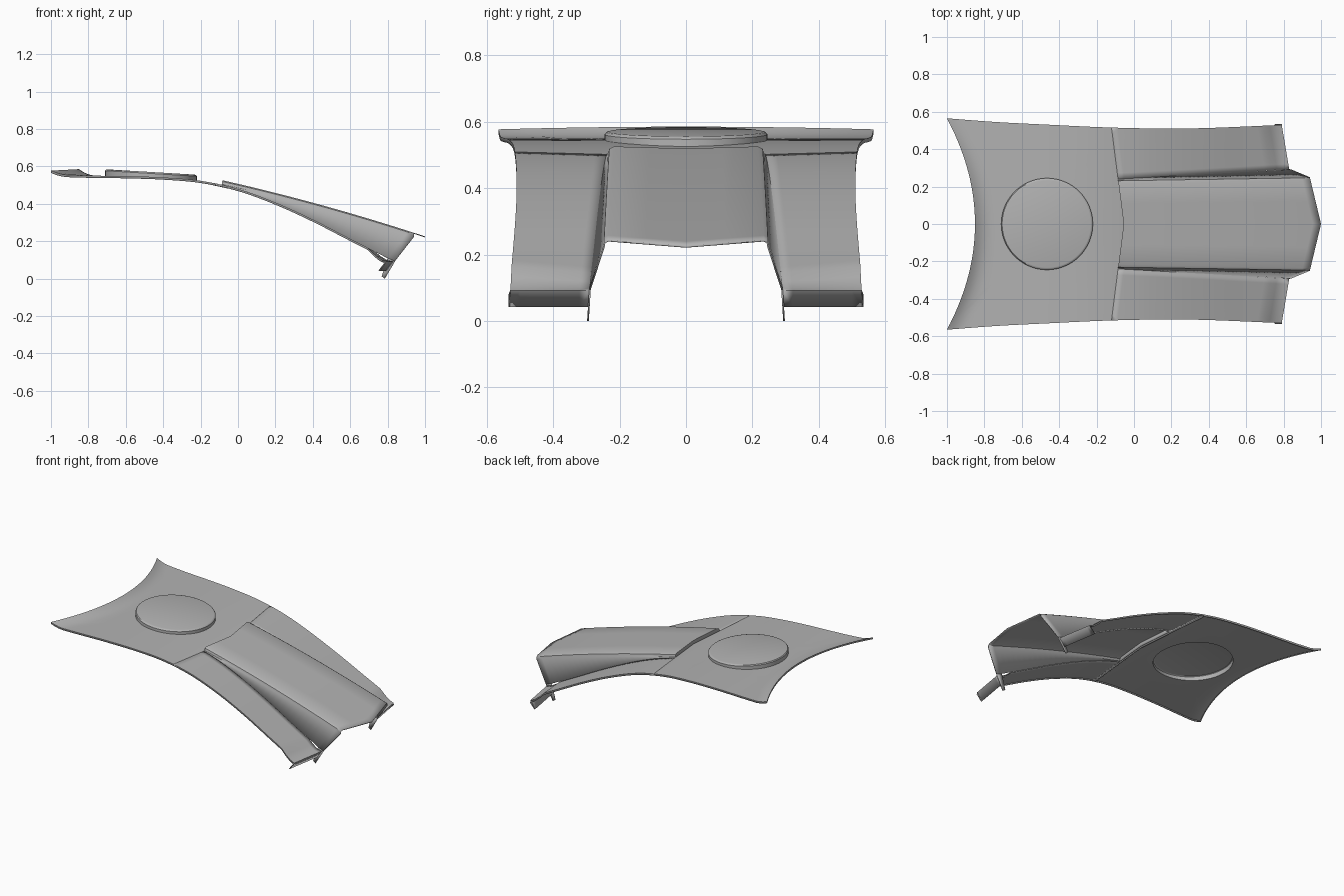
import bpy, bmesh, math

cube = bpy.data.objects.get("Cube")
if cube:
    bpy.data.objects.remove(cube, do_unlink=True)

grey = bpy.data.materials.new("plain_grey")
grey.use_nodes = True
grey.diffuse_color = (0.45, 0.45, 0.45, 1)
grey.node_tree.nodes["Principled BSDF"].inputs["Base Color"].default_value = (0.45, 0.45, 0.45, 1)

SPINE = [(-1, .557), (-.8, .551), (-.6, .548), (-.4, .541), (-.2, .523), (0, .48),
         (.2, .407), (.4, .316), (.6, .213), (.83, .095)]
WIDTH = [(-1, .565), (-.75, .546), (-.5, .533), (-.1, .515), (.3, .511), (.8, .53)]
LIP = .012
CENTRE_X, RADIUS = -.465, .245


def lerp(a, b, t):
    return a + (b - a) * t


def curve(pts, x):
    """Smooth interpolation through the points."""
    n = len(pts)
    i = max(j for j in range(n - 1) if j == 0 or pts[j][0] <= x)

    def slope(j):
        a, b = pts[max(j - 1, 0)], pts[min(j + 1, n - 1)]
        return (b[1] - a[1]) / (b[0] - a[0])
    (x0, z0), (x1, z1) = pts[i], pts[i + 1]
    h = x1 - x0
    t = (x - x0) / h
    return ((2*t**3 - 3*t*t + 1) * z0 + (t**3 - 2*t*t + t) * h * slope(i)
            + (3*t*t - 2*t**3) * z1 + (t**3 - t*t) * h * slope(i + 1))


def seam_x(y):
    return -.055 - .127 * abs(y)


def front_x(y):
    return -.85 - .47 * y * y


def panel_z(x, y):
    d = max(0, 1 - (x - front_x(y)) / .09)
    return curve(SPINE, x) + (.033 - .04 * y * y) * d * d


def build(name, rows, closed=False, cap=False):
    """Skin rows of points into a thin shell facing upward."""
    bm = bmesh.new()
    grid = [[bm.verts.new(p) for p in row] for row in rows]
    n = len(grid[0])
    for a, b in zip(grid, grid[1:]):
        for j in range(n if closed else n - 1):
            k = (j + 1) % n
            bm.faces.new((a[j], a[k], b[k], b[j]))
    if cap:
        bm.faces.new(grid[0][::-1])
    bm.normal_update()
    if sum(f.normal.z * f.calc_area() for f in bm.faces) < 0:
        bmesh.ops.reverse_faces(bm, faces=bm.faces)
    mesh = bpy.data.meshes.new(name)
    bm.to_mesh(mesh)
    bm.free()
    obj = bpy.data.objects.new(name, mesh)
    bpy.context.collection.objects.link(obj)
    mesh.materials.append(grey)
    shell = obj.modifiers.new("thickness", "SOLIDIFY")
    shell.thickness = .005
    shell.offset = -1
    return obj


# Front panel: rings spread from the raised disc to the panel outline
N = 32
steps = [i / N for i in range(N)]
outline = []
for t in steps:
    y = lerp(-.565, .565, t)
    outline.append((front_x(y), y))
for t in steps:
    x = lerp(-1, seam_x(.515), t)
    outline.append((x, curve(WIDTH, x)))
for t in steps:
    y = lerp(.515, -.515, t)
    outline.append((seam_x(y), y))
for t in steps:
    x = lerp(seam_x(.515), -1, t)
    outline.append((x, -curve(WIDTH, x)))


def disc_ring(r, drop):
    ring = []
    for bx, by in outline:
        a = math.atan2(by, bx - CENTRE_X)
        x, y = CENTRE_X + r * math.cos(a), r * math.sin(a)
        ring.append((x, y, .57 - .06 * (x - CENTRE_X) - drop))
    return ring


rows = [disc_ring(RADIUS - .012, 0), disc_ring(RADIUS - .005, .002), disc_ring(RADIUS, .008)]
base = [(x, y, panel_z(x, y)) for x, y, z in disc_ring(RADIUS, 0)]
rows.append(base)
for k in (.15, .35, .55, .7, .8, .86, .91, .95, .98, 1):
    ring = []
    for (cx, cy, cz), (bx, by) in zip(base, outline):
        x, y = lerp(cx, bx, k), lerp(cy, by, k)
        ring.append((x, y, panel_z(x, y)))
    rows.append(ring)
rows.append([(x, y, z - LIP) for x, y, z in rows[-1]])
build("front_panel_with_disc", rows, closed=True, cap=True)

# Raised hood: a stepped leading edge, sloping top, splayed side walls
SECTION = [(.235, .25, .022), (.231, .247, .007), (.217, .235, 0)]


def hood_row(s, flat=False):
    half = []
    xb = lerp(-.085, .84, s)
    half.append((xb, lerp(.24, .292, s), curve(SPINE, min(xb, .83))))
    for y0, y1, drop in SECTION + [(.11, .12, 0), (0, 0, 0)]:
        y = lerp(y0, y1, s)
        x = lerp(seam_x(y), 1 - .24 * y, s)
        u = (x + .08) / 1.02
        z = .525 - .28 * u + .05 * u * (1 - u) - drop
        half.append((x, y, panel_z(x, y) - .004 if flat else z))
    return half + [(x, -y, z) for x, y, z in half[-2::-1]]


build("hood", [hood_row(0, True)] + [hood_row(i / 24) for i in range(25)])

# Side wings with outer lip and a tucked-under rear flange, plus hood tabs
for name, side in (("back", 1), ("front", -1)):
    rows = []
    for i in range(29):
        s = i / 28
        row = []
        for j in range(9):
            v = j / 8
            x = lerp(lerp(-.085, seam_x(.515), v), lerp(.83, .79, v), s)
            y = lerp(lerp(.238, .292, s), curve(WIDTH, x), v)
            z = lerp(curve(SPINE, x), .092, max(0, s - .9) * 10)
            row.append((x, side * y, z))
        x, y, z = row[-1]
        rows.append(row + [(x, y, z - LIP)])
    flange = [(x - .035, y, .042) for x, y, z in rows[-1]]
    build(name + "_wing", rows + [flange])
    build(name + "_hood_tab", [[(.84, side * .292, .093), (.785, side * .298, 0)],
                               [(.8, side * .291, .11), (.768, side * .297, .012)]])

bpy.ops.object.select_all(action='DESELECT')
for obj in bpy.context.collection.objects:
    if obj.type == 'MESH' and grey.name in obj.data.materials:
        obj.select_set(True)
        bpy.context.view_layer.objects.active = obj
bpy.ops.object.shade_smooth_by_angle(angle=math.radians(35))
